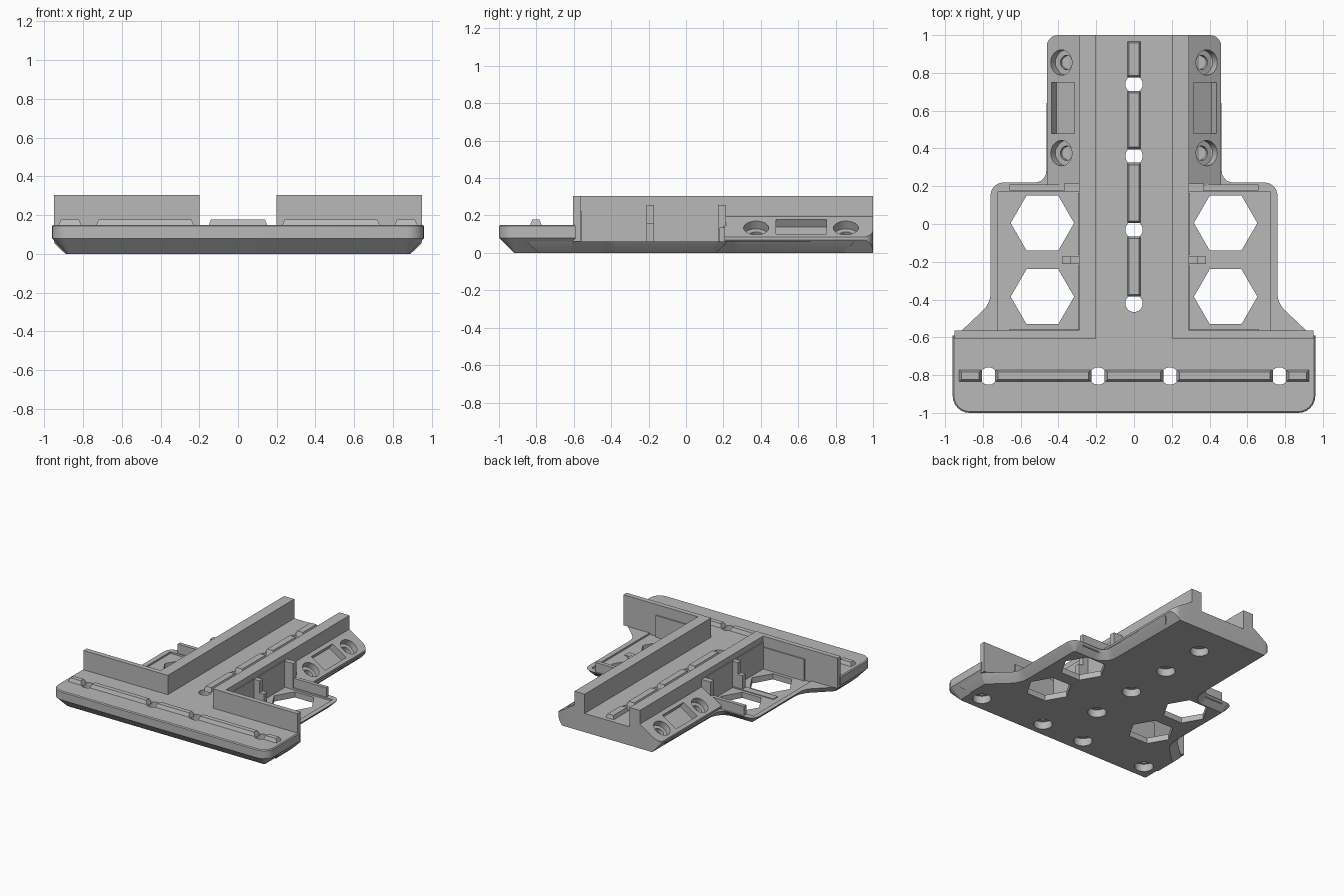
import bpy, bmesh, math
from mathutils import Vector, Matrix

if "Cube" in bpy.data.objects:
    bpy.data.objects.remove(bpy.data.objects["Cube"])

grey = bpy.data.materials.new("plain_grey")
grey.use_nodes = True
color = (0.48, 0.48, 0.48, 1)
grey.diffuse_color = color
grey.node_tree.nodes["Principled BSDF"].inputs["Base Color"].default_value = color

parts = []


def make(name, bm, keep=True):
    bmesh.ops.recalc_face_normals(bm, faces=bm.faces)
    mesh = bpy.data.meshes.new(name)
    bm.to_mesh(mesh)
    bm.free()
    mesh.materials.append(grey)
    obj = bpy.data.objects.new(name, mesh)
    bpy.context.scene.collection.objects.link(obj)
    if keep:
        parts.append(obj)
    else:
        obj.hide_render = True
    return obj


def loft(name, rings, keep=True):
    """Skin a stack of equal rings and cap both ends."""
    bm = bmesh.new()
    loops = [[bm.verts.new(p) for p in ring] for ring in rings]
    n = len(loops[0])
    for a, b in zip(loops, loops[1:]):
        for i in range(n):
            bm.faces.new((a[i], a[(i + 1) % n], b[(i + 1) % n], b[i]))
    bm.faces.new(loops[0])
    bm.faces.new(loops[-1])
    return make(name, bm, keep)


def rounded(corners, steps=6):
    """Outline from (x, y, radius) corners, with arcs at the corners."""
    out = []
    for i, (x, y, r) in enumerate(corners):
        p = Vector((x, y))
        if r == 0:
            out.append(p)
            continue
        a = (Vector(corners[i - 1][:2]) - p).normalized()
        b = (Vector(corners[(i + 1) % len(corners)][:2]) - p).normalized()
        half = a.angle(b) / 2
        c = p + (a + b).normalized() * r / math.sin(half)
        start = p + a * r / math.tan(half) - c
        end = p + b * r / math.tan(half) - c
        sweep = start.angle_signed(end)
        for k in range(steps + 1):
            out.append(c + Matrix.Rotation(-sweep * k / steps, 2) @ start)
    return out


def inset(pts, d):
    """Move a counter-clockwise outline inward by d."""
    out = []
    for i, p in enumerate(pts):
        e1 = (p - pts[i - 1]).normalized()
        e2 = (pts[(i + 1) % len(pts)] - p).normalized()
        n1, n2 = Vector((-e1.y, e1.x)), Vector((-e2.y, e2.x))
        out.append(p + (n1 + n2) * d / (1 + n1.dot(n2)))
    return out


def slab(name, pts, levels, keep=True):
    return loft(name, [[(*p, z) for p in inset(pts, d)] for z, d in levels], keep)


def mirrored(half):
    return half + [(-c[0], *c[1:]) for c in reversed(half)]


def box(name, x0, x1, y0, y1, z0, z1, taper=0.0, keep=True):
    pts = [Vector(p) for p in ((x0, y0), (x1, y0), (x1, y1), (x0, y1))]
    return slab(name, pts, [(z0, 0), (z1, taper)], keep)


def extrude_y(name, half, y0, y1):
    profile = mirrored(half)
    return loft(name, [[(x, y, z) for x, z in profile] for y in (y0, y1)])


def cylinder(x, y, z0, z1, r, sides=32, matrix=Matrix()):
    ring = [(r * math.cos(math.tau * k / sides), r * math.sin(math.tau * k / sides))
            for k in range(sides)]
    return loft("cutter", [[matrix @ Vector((x + u, y + v, z)) for u, v in ring]
                           for z in (z0, z1)], False)


def boolean(obj, cutter, operation="DIFFERENCE"):
    mod = obj.modifiers.new("cut", "BOOLEAN")
    mod.operation, mod.solver, mod.object = operation, "EXACT", cutter


# Floor plate with the side wings
plate = slab("wing_plate", rounded(mirrored([
    (0.95, -0.85, 0), (0.95, -0.60, 0), (0.76, -0.42, 0.12), (0.76, 0.22, 0.07),
    (0.465, 0.22, 0.06), (0.46, 0.9, 0)])), [(0, 0.06), (0.045, 0.012), (0.06, 0)])

# Front cross bar with a chamfered underside
bar = slab("front_bar", rounded(mirrored([(0.96, -1, 0.09), (0.96, -0.59, 0)])),
           [(0, 0.08), (0.08, 0), (0.143, 0), (0.15, 0.007)])

# Channel between the two rails, and the back body with its sloped shoulders
rail = [(0.2, 0.15), (0.2, 0.305), (0.29, 0.305)]
channel = extrude_y("centre_channel", rail + [(0.29, 0)], -0.565, 0.2)
back = extrude_y("back_body", rail + [(0.29, 0.195), (0.46, 0.085), (0.46, 0.07), (0.40, 0)],
                 0.2, 1)
shape = slab("cutter", rounded(mirrored([(0.462, 0, 0), (0.462, 1, 0.06)])),
             [(-0.1, 0), (0.5, 0)], False)
boolean(back, shape, "INTERSECT")
box("channel_joint", -0.2, 0.2, -0.61, -0.55, 0.001, 0.15)

# Raised ridges, broken at the screw holes
bar_holes = [-0.77, -0.19, 0.19, 0.77]
channel_holes = [-0.42, -0.03, 0.36, 0.74]


def segments(start, holes, end, gap=0.035):
    stops = [start] + [v for h in holes for v in (h - gap, h + gap)] + [end]
    return zip(stops[::2], stops[1::2])


for a, b in segments(-0.93, bar_holes, 0.93):
    box("bar_ridge", a, b, -0.838, -0.768, 0.14, 0.178, 0.016)
for a, b in list(segments(-0.42, channel_holes, 0.97))[1:]:
    box("channel_ridge", -0.038, 0.038, a, b, 0.14, 0.178, 0.012)

# Stepped screw holes, open from top to bottom
for x, y in [(x, -0.805) for x in bar_holes] + [(0, y) for y in channel_holes]:
    owners = [bar, plate] if y == -0.805 else [channel if y < 0.2 else back, plate]
    for r, top in ((0.046, 0.4), (0.068, 0.06)):
        cutter = cylinder(x, y, -0.1, top, r)
        for owner in owners:
            boolean(owner, cutter)

slope = math.atan2(0.11, 0.17)
for s in (-1, 1):
    def side_box(name, x0, x1, *rest, **kw):
        return box(name, min(s * x0, s * x1), max(s * x0, s * x1), *rest, **kw)

    # Shallow tray and hexagonal openings in the wing
    boolean(plate, side_box("cutter", 0.28, 0.72, -0.57, 0.172, 0.046, 0.2, keep=False))
    for y in (0.005, -0.385):
        boolean(plate, cylinder(s * 0.485, y, -0.1, 0.2, 0.168, 6))

    # Front wall and its lining
    side_box("front_wall", 0.2, 0.95, -0.605, -0.565, 0.06, 0.305)
    side_box("wall_lining", 0.29, 0.66, -0.57, -0.556, 0.04, 0.22)

    # Rail lining panels, posts and low fences of the wing pockets
    for y0, y1 in ((-0.56, -0.22), (-0.165, 0.165)):
        side_box("rail_lining", 0.28, 0.297, y0, y1, 0.04, 0.26)
    side_box("middle_post", 0.28, 0.34, -0.212, -0.172, 0.04, 0.255)
    side_box("middle_post_foot", 0.28, 0.38, -0.212, -0.172, 0.04, 0.16)
    side_box("middle_rib", 0.28, 0.66, -0.22, -0.165, 0.04, 0.052)
    side_box("back_post", 0.28, 0.37, 0.172, 0.215, 0.04, 0.255)
    side_box("back_fence", 0.28, 0.66, 0.178, 0.208, 0.04, 0.135)

    # Stepped round pockets and the rectangular slot on the sloped shoulder
    for y in (0.375, 0.855):
        frame = Matrix.Translation((s * 0.385, y, 0.134)) @ Matrix.Rotation(s * slope, 4, "Y")
        for r, depth in ((0.067, 0.05), (0.038, 0.085)):
            boolean(back, cylinder(0, 0, -depth, 0.1, r, 32, frame))
    slot = box("cutter", -0.072, 0.072, -0.135, 0.135, -0.05, 0.1, keep=False)
    slot.data.transform(Matrix.Translation((s * 0.375, 0.615, 0.14))
                        @ Matrix.Rotation(s * slope, 4, "Y"))
    boolean(back, slot)

# Apply the cuts, then remove the cutters
bpy.context.view_layer.update()
graph = bpy.context.evaluated_depsgraph_get()
for obj in parts:
    if obj.modifiers:
        mesh = bpy.data.meshes.new_from_object(obj.evaluated_get(graph))
        obj.modifiers.clear()
        obj.data = mesh
for obj in list(bpy.context.scene.objects):
    if obj.name.startswith("cutter"):
        bpy.data.objects.remove(obj)

for obj in bpy.context.scene.objects:
    obj.select_set(obj in parts)
bpy.context.view_layer.objects.active = parts[0]
bpy.ops.object.shade_smooth_by_angle(angle=math.radians(20))
